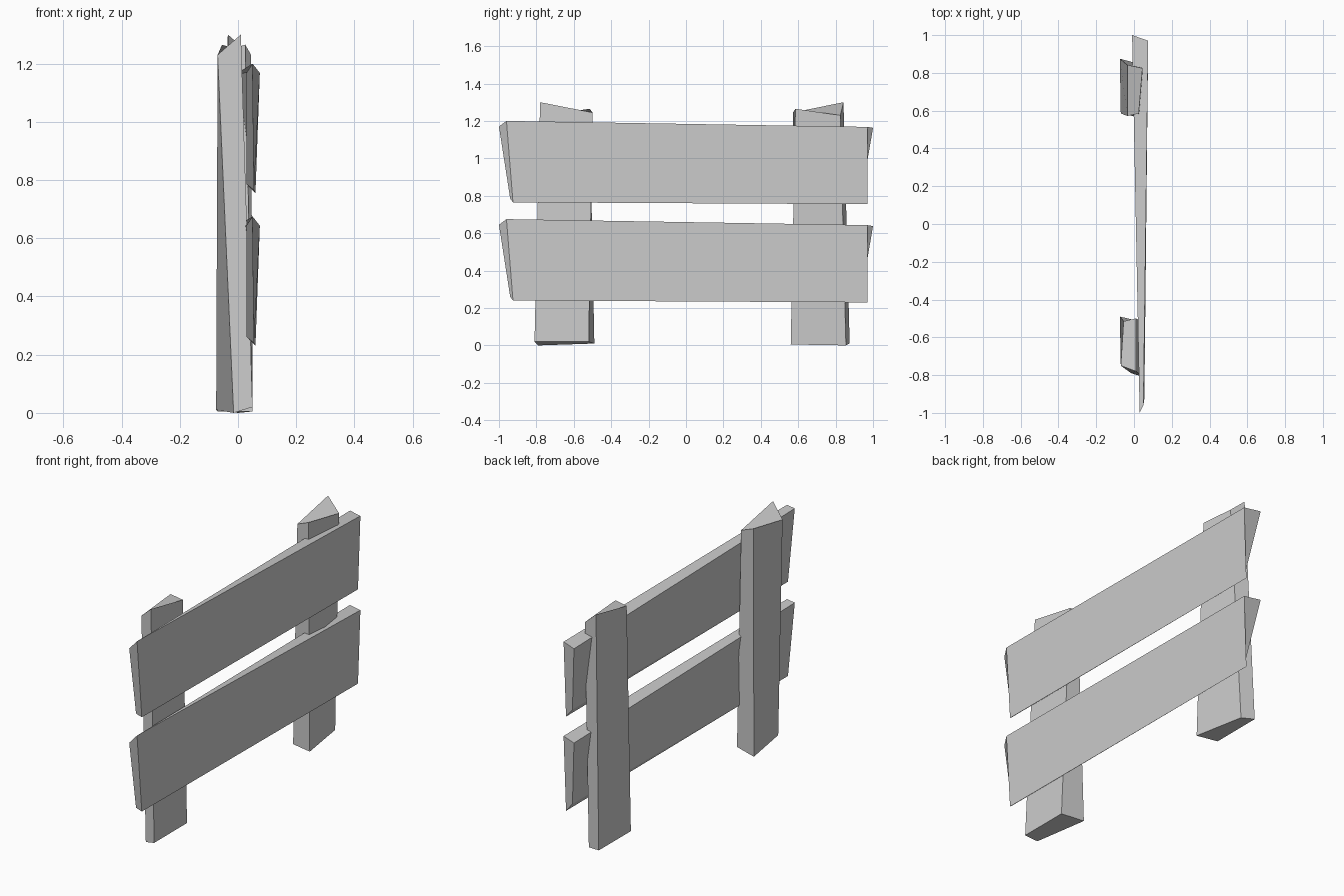
import bpy

def box(name, a, b, dz=0.0):
    """Crooked board: two matching end loops of four corners, joined and capped."""
    verts = [(x, y, z + dz) for x, y, z in a + b]
    faces = [(0, 1, 2, 3), (7, 6, 5, 4)]
    faces += [(i, i + 4, (i + 1) % 4 + 4, (i + 1) % 4) for i in range(4)]
    # make every face point outwards
    mesh = bpy.data.meshes.new(name)
    mesh.from_pydata(verts, [], faces)
    import bmesh
    bm = bmesh.new()
    bm.from_mesh(mesh)
    bmesh.ops.recalc_face_normals(bm, faces=bm.faces)
    bm.to_mesh(mesh)
    bm.free()
    obj = bpy.data.objects.new(name, mesh)
    bpy.context.collection.objects.link(obj)
    return obj

# Planks: end loops run front top, back top, back bottom, front bottom
near_end = [(0.05, -0.96, 1.20), (0.03, -1.0, 1.17),
            (0.03, -0.94, 0.785), (0.055, -0.925, 0.765)]
far_end = [(0.075, 0.97, 1.168), (-0.01, 1.0, 1.163),
           (0.045, 0.935, 0.785), (0.06, 0.97, 0.755)]
for name, dz in (("upper_plank", 0.0), ("lower_plank", -0.525)):
    box(name, near_end, far_end, dz)

# Posts: loops at the ground and at the slanted top
box("near_post",
    [(0.05, -0.81, 0.02), (0.05, -0.52, 0.02),
     (-0.075, -0.49, 0.01), (-0.015, -0.79, 0.0)],
    [(0.01, -0.78, 1.30), (0.01, -0.50, 1.245),
     (-0.055, -0.515, 1.265), (-0.07, -0.75, 1.23)])
box("far_post",
    [(0.05, 0.56, 0.005), (0.0, 0.855, 0.0),
     (-0.075, 0.875, 0.01), (-0.07, 0.585, 0.005)],
    [(0.025, 0.585, 1.265), (0.045, 0.825, 1.23),
     (-0.035, 0.842, 1.30), (-0.035, 0.572, 1.245)])
